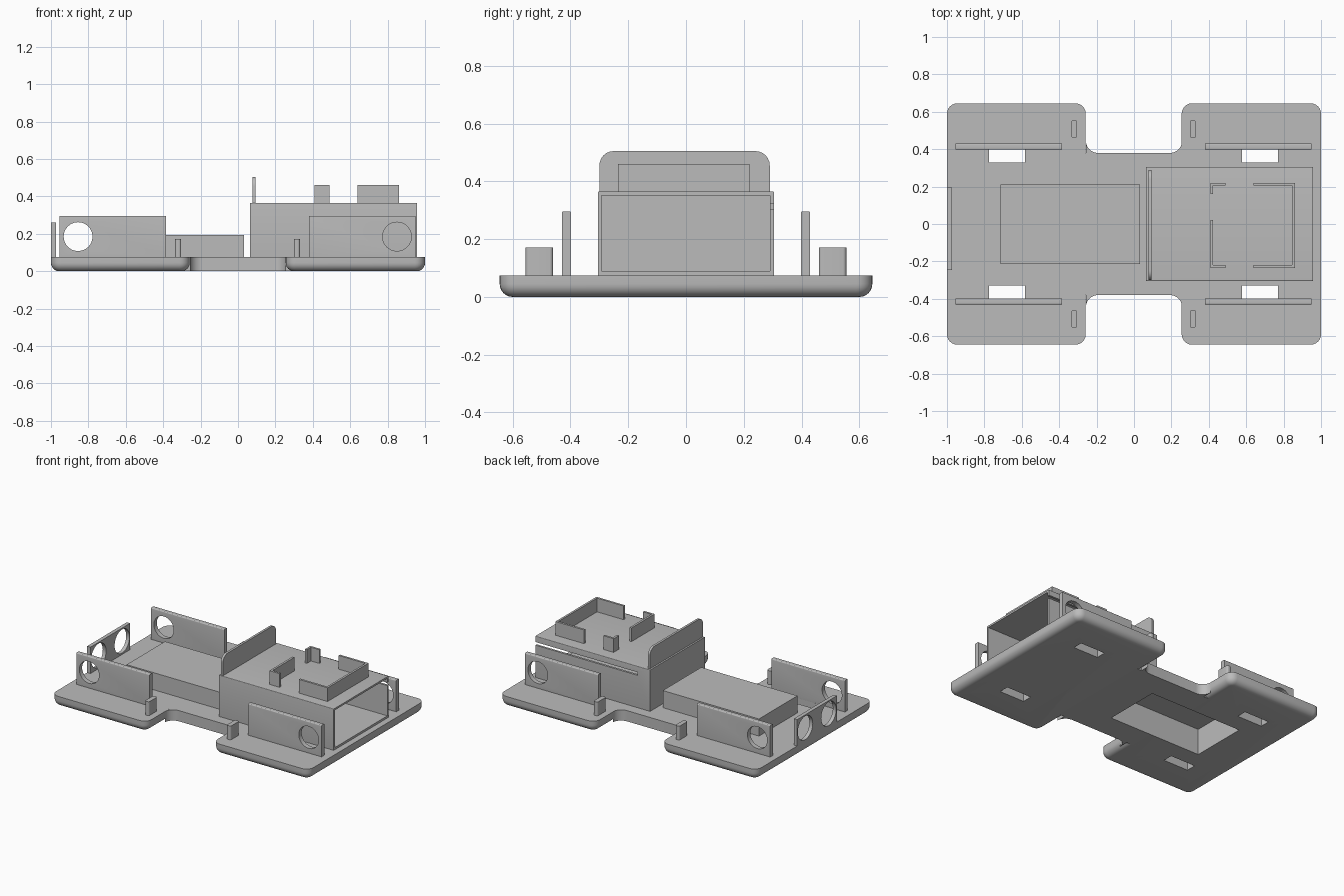
import bpy, bmesh, math
from mathutils import Matrix, Vector

if "Cube" in bpy.data.objects:
    bpy.data.objects.remove(bpy.data.objects["Cube"], do_unlink=True)

grey = bpy.data.materials.new("plain_grey")
grey.use_nodes = True
colour = (0.5, 0.5, 0.5, 1)
grey.diffuse_color = colour
grey.node_tree.nodes["Principled BSDF"].inputs["Base Color"].default_value = colour

DECK = 0.075


def activate(ob):
    bpy.ops.object.select_all(action='DESELECT')
    ob.select_set(True)
    bpy.context.view_layer.objects.active = ob


def finish(name, bm):
    bmesh.ops.recalc_face_normals(bm, faces=bm.faces)
    mesh = bpy.data.meshes.new(name)
    bm.to_mesh(mesh)
    bm.free()
    mesh.materials.append(grey)
    ob = bpy.data.objects.new(name, mesh)
    bpy.context.collection.objects.link(ob)
    return ob


def box(name, x, y, z, round_axis=None, radius=0.0):
    """Box from ranges; edges parallel to round_axis can be rounded."""
    bm = bmesh.new()
    bmesh.ops.create_cube(bm, size=1)
    for v in bm.verts:
        v.co = Vector([(r[0] + r[1]) / 2 + c * (r[1] - r[0]) for r, c in zip((x, y, z), v.co)])
    if round_axis is not None:
        edges = [e for e in bm.edges
                 if abs((e.verts[0].co - e.verts[1].co).normalized()[round_axis]) > 0.9]
        bmesh.ops.bevel(bm, geom=edges, offset=radius, segments=6, profile=0.5, affect='EDGES')
    return finish(name, bm)


def cylinder(centre, radius, axis):
    bm = bmesh.new()
    turn = Matrix.Rotation(math.pi / 2, 4, 'Y' if axis == 0 else 'X')
    bmesh.ops.create_cone(bm, cap_ends=True, segments=48, radius1=radius, radius2=radius,
                          depth=0.1, matrix=Matrix.Translation(centre) @ turn)
    return finish("hole_cutter", bm)


def cut(ob, cutters):
    activate(ob)
    for c in cutters:
        mod = ob.modifiers.new("cut", 'BOOLEAN')
        mod.operation = 'DIFFERENCE'
        mod.solver = 'EXACT'
        mod.object = c
        bpy.ops.object.modifier_apply(modifier=mod.name)
    for c in cutters:
        bpy.data.objects.remove(c, do_unlink=True)


def smooth(ob):
    activate(ob)
    bpy.ops.object.shade_smooth_by_angle(angle=math.radians(35))


def battery_cutter():
    return box("pocket_cutter", (-0.70, 0.018), (-0.203, 0.2), (-0.1, 0.183))


# Base plate: two end lobes with rounded corners and a rounded lower rim
for side, (x0, x1) in (("right", (-1, -0.258)), ("left", (0.255, 1))):
    lobe = box(side + "_base_lobe", (x0, x1), (-0.645, 0.645), (0, DECK), 2, 0.055)
    bm = bmesh.new()
    bm.from_mesh(lobe.data)
    rim = [e for e in bm.edges if all(v.co.z < 0.001 for v in e.verts)]
    bmesh.ops.bevel(bm, geom=rim, offset=0.045, segments=6, profile=0.5, affect='EDGES')
    bm.to_mesh(lobe.data)
    bm.free()
    s0, s1 = (-0.775, -0.582) if side == "right" else (0.578, 0.77)
    cutters = [box("slot_cutter", (s0, s1), sorted((s * 0.328, s * 0.398)), (-0.1, 0.2))
               for s in (-1, 1)]
    if side == "right":
        cutters.append(battery_cutter())
    cut(lobe, cutters)
    smooth(lobe)

# Waist between the lobes, with concave fillets
r, edge, waist = 0.065, 0.257, 0.38
quarter = [(-edge - 0.08, waist), (-edge, waist), (-edge, waist + r)]
quarter += [(-edge + r - r * math.cos(a), waist + r - r * math.sin(a))
            for a in (math.pi / 2 * i / 10 for i in range(1, 11))]
half = quarter + [(-x, y) for x, y in reversed(quarter)]
outline = half + [(x, -y) for x, y in reversed(half)]
bm = bmesh.new()
face = bm.faces.new([bm.verts.new((x, y, 0)) for x, y in outline])
top = bmesh.ops.extrude_face_region(bm, geom=[face])["geom"]
bmesh.ops.translate(bm, vec=(0, 0, DECK), verts=[v for v in top if isinstance(v, bmesh.types.BMVert)])
waist_plate = finish("base_waist", bm)
cut(waist_plate, [battery_cutter()])
smooth(waist_plate)

# Battery cover, open from below
cover = box("battery_cover", (-0.715, 0.032), (-0.215, 0.212), (DECK - 0.01, 0.195))
cut(cover, [battery_cutter()])

# Motor brackets and small pegs
for s, word in ((-1, "front"), (1, "back")):
    for x0, x1, hole, peg, side in ((-0.955, -0.385, -0.855, -0.32, "right"),
                                    (0.38, 0.95, 0.85, 0.315, "left")):
        wall = box(f"{word}_{side}_motor_bracket", (x0, x1), sorted((s * 0.398, s * 0.43)),
                   (DECK - 0.005, 0.296), 0, 0.006)
        cut(wall, [cylinder((hole, s * 0.414, 0.185), 0.077, 1)])
        smooth(wall)
        smooth(box(f"{word}_{side}_peg", (peg - 0.016, peg + 0.016),
                   sorted((s * 0.46, s * 0.555)), (DECK - 0.005, 0.172), 2, 0.012))

# Sensor plate with two round holes
sensor = box("sensor_plate", (-1, -0.974), (-0.245, 0.195), (DECK - 0.005, 0.26))
cut(sensor, [cylinder((-0.987, y, 0.168), 0.083, 0) for y in (-0.155, 0.105)])
smooth(sensor)

# Electronics housing: open at the left end, slit along the back
housing = box("housing", (0.065, 0.957), (-0.305, 0.305), (DECK - 0.005, 0.365), 0, 0.005)
cut(housing, [box("cavity_cutter", (0.08, 1.1), (-0.293, 0.29), (0.09, 0.352)),
              box("slit_cutter", (0.165, 1.1), (0.25, 0.35), (0.302, 0.324))])
smooth(housing)

# Upright fin with rounded upper corners
fin = box("upright_fin", (0.077, 0.093), (-0.3, 0.29), (0.26, 0.505), 0, 0.05)
cut(fin, [box("fin_cutter", (0, 0.2), (-0.4, 0.4), (0.2, 0.362))])
smooth(fin)

# Board holder rails on top of the housing
rails = (
    ("holder_end_rail", (0.845, 0.86), (-0.235, 0.22)),
    ("holder_front_rail", (0.638, 0.86), (-0.235, -0.22)),
    ("holder_back_rail", (0.638, 0.86), (0.205, 0.22)),
    ("holder_back_corner_side", (0.408, 0.423), (0.16, 0.22)),
    ("holder_back_corner_end", (0.408, 0.488), (0.205, 0.22)),
    ("holder_front_corner_side", (0.408, 0.423), (-0.235, 0.022)),
    ("holder_front_corner_end", (0.408, 0.488), (-0.235, -0.22)),
)
for name, x, y in rails:
    box(name, x, y, (0.36, 0.461))
